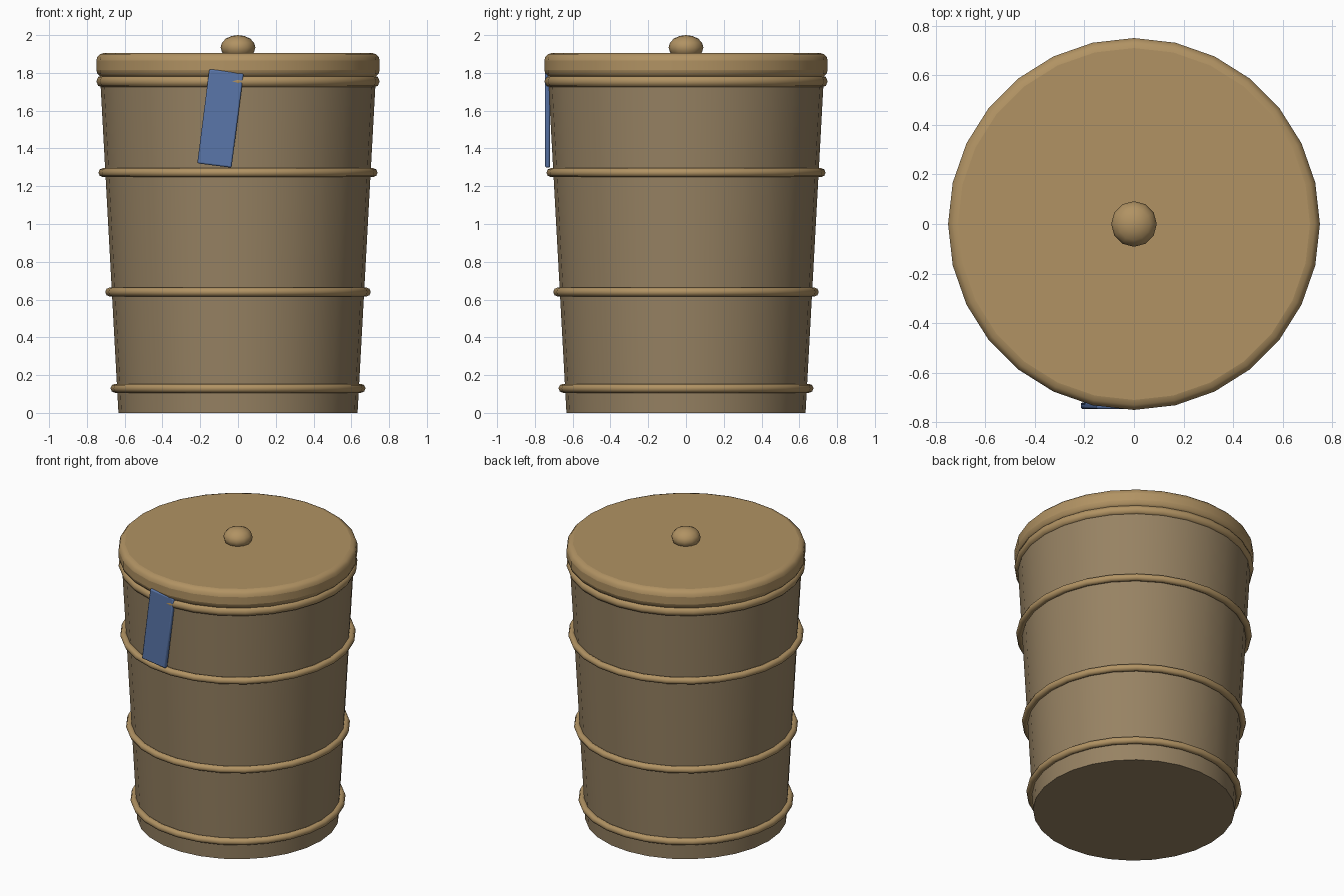
import bpy
from math import pi, sin, cos, radians

if "Cube" in bpy.data.objects:
    bpy.data.objects.remove(bpy.data.objects["Cube"])

SIDES = 28


def material(name, color):
    m = bpy.data.materials.new(name)
    m.diffuse_color = (*color, 1)
    m.use_nodes = True
    m.node_tree.nodes["Principled BSDF"].inputs["Base Color"].default_value = m.diffuse_color
    return m


WOOD = material("light_wood", (0.44, 0.29, 0.125))
BODY = material("dark_wood", (0.31, 0.225, 0.125))
BLUE = material("blue_tag", (0.10, 0.18, 0.40))


def finish(name, mat, angle=45):
    ob = bpy.context.object
    ob.name = ob.data.name = name
    ob.data.materials.append(mat)
    bpy.ops.object.shade_smooth_by_angle(angle=radians(angle))
    return ob


def bevel(ob, width, segments):
    b = ob.modifiers.new("Bevel", "BEVEL")
    b.width, b.segments = width, segments
    b.limit_method, b.angle_limit = "ANGLE", radians(50)


# tapered bin body
bpy.ops.mesh.primitive_cone_add(vertices=SIDES, radius1=0.633, radius2=0.73,
                                depth=1.78, location=(0, 0, 0.89))
finish("body", BODY)

# hoops around the body, the thickest one forming the rim
hoops = [("bottom_hoop", 0.13, 0.651, 0.024), ("middle_hoop", 0.64, 0.679, 0.024),
         ("upper_hoop", 1.272, 0.715, 0.024), ("rim_hoop", 1.755, 0.717, 0.033)]
for name, z, radius, thickness in hoops:
    bpy.ops.mesh.primitive_torus_add(major_segments=SIDES, minor_segments=8,
                                     major_radius=radius, minor_radius=thickness,
                                     location=(0, 0, z))
    finish(name, WOOD, 60)

# rounded lid
bpy.ops.mesh.primitive_cylinder_add(vertices=SIDES, radius=0.75, depth=0.13,
                                    location=(0, 0, 1.84))
bevel(finish("lid", WOOD), 0.04, 3)

# flattened knob
bpy.ops.mesh.primitive_uv_sphere_add(segments=12, ring_count=8, radius=1,
                                     location=(0, 0, 1.935))
bpy.context.object.scale = (0.092, 0.092, 0.065)
bpy.ops.object.transform_apply(location=False, rotation=False, scale=True)
finish("knob", WOOD, 60)

# tilted tag hanging from the rim
bpy.ops.mesh.primitive_cube_add(size=1, location=(-0.093, -0.733, 1.559),
                                rotation=(0, 0 + radians(7.3), 0))
bpy.context.object.scale = (0.183, 0.027, 0.503)
bpy.ops.object.transform_apply(location=False, rotation=False, scale=True)
bevel(finish("tag", BLUE, 50), 0.008, 2)
